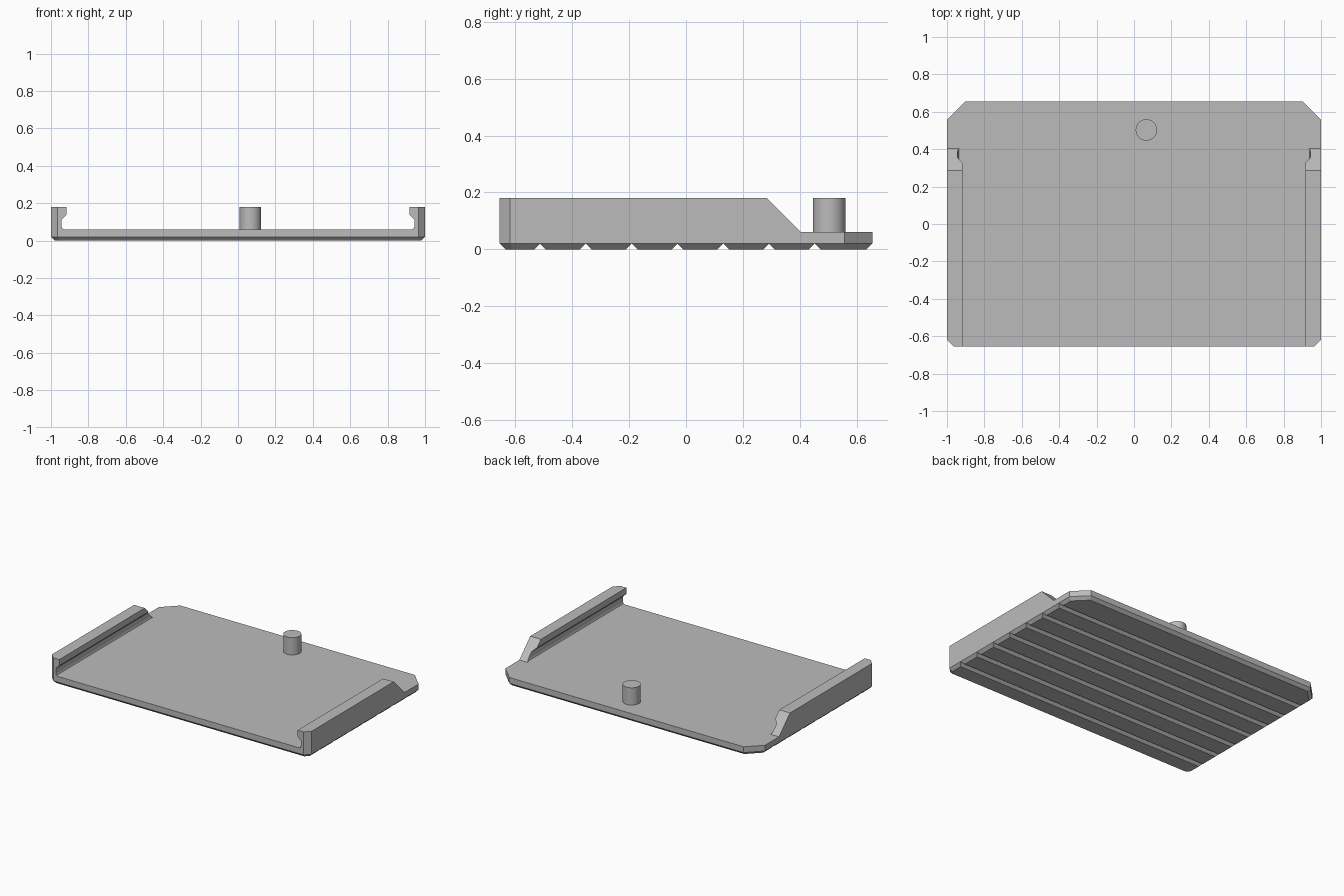
import bpy, bmesh, math
from mathutils import Vector

cube = bpy.data.objects.get("Cube")
if cube:
    bpy.data.objects.remove(cube, do_unlink=True)

HALF_X, HALF_Y = 1.0, 0.655
FLOOR, TOP, BEVEL = 0.06, 0.18, 0.02
FRONT_CUT, BACK_CUT = 0.036, 0.097

grey = bpy.data.materials.new("plain grey")
grey.use_nodes = True
colour = (0.5, 0.5, 0.5, 1)
grey.diffuse_color = colour
grey.node_tree.nodes["Principled BSDF"].inputs["Base Color"].default_value = colour


def make(name, bm):
    bmesh.ops.recalc_face_normals(bm, faces=bm.faces)
    mesh = bpy.data.meshes.new(name)
    bm.to_mesh(mesh)
    bm.free()
    mesh.materials.append(grey)
    ob = bpy.data.objects.new(name, mesh)
    bpy.context.collection.objects.link(ob)
    return ob


def loft(bm, rings):
    """Skin a closed solid through rings of equal length."""
    rows = [[bm.verts.new(p) for p in ring] for ring in rings]
    for a, b in zip(rows, rows[1:]):
        for i in range(len(a)):
            j = (i + 1) % len(a)
            bm.faces.new((a[i], a[j], b[j], b[i]))
    bm.faces.new(rows[0])
    bm.faces.new(rows[-1])


def outline(z, inset):
    """Rectangle with clipped corners, shrunk evenly by inset."""
    x, y = HALF_X - inset, HALF_Y - inset
    shrink = inset * (2 - math.sqrt(2))
    f, b = FRONT_CUT - shrink, BACK_CUT - shrink
    right = [(x - f, -y, z), (x, -y + f, z), (x, y - b, z), (x - b, y, z)]
    return right + [(-px, py, z) for px, py, z in reversed(right)]


# Base plate with a bevelled underside
bm = bmesh.new()
loft(bm, [outline(0, BEVEL), outline(BEVEL, 0), outline(FLOOR, 0)])
plate = make("base_plate", bm)

# V grooves across the underside
bm = bmesh.new()
for i in range(7):
    y = -0.513 + 0.161 * i
    loft(bm, [[(x, y - 0.03, -0.01), (x, y + 0.03, -0.01), (x, y, BEVEL)]
              for x in (-1.2, 1.2)])
cutter = make("groove_cutter", bm)
cutter.hide_render = True
mod = plate.modifiers.new("grooves", "BOOLEAN")
mod.operation, mod.solver, mod.object = "DIFFERENCE", "EXACT", cutter
bpy.context.view_layer.objects.active = plate
bpy.ops.object.modifier_apply(modifier=mod.name)
bpy.data.objects.remove(cutter, do_unlink=True)

# Hooked side rails: extruded profile, sloped at the back, clipped at the front
PROFILE = [(1, FLOOR), (1, TOP), (0.918, TOP), (0.918, 0.137), (0.943, 0.112),
           (0.943, 0.075), (0.939, 0.065), (0.93, FLOOR)]
for name, side in (("left_rail", 1), ("right_rail", -1)):
    bm = bmesh.new()
    loft(bm, [[(x, y, z) for x, z in PROFILE] for y in (-HALF_Y, 0.5)])
    cuts = [((1, 0.405, FLOOR), (0, 1, 1)),
            ((1, FRONT_CUT - HALF_Y, 0), (1, -1, 0))]
    for point, normal in cuts:
        geom = bm.verts[:] + bm.edges[:] + bm.faces[:]
        cut = bmesh.ops.bisect_plane(bm, geom=geom, plane_co=Vector(point),
                                     plane_no=Vector(normal), clear_outer=True)
        edges = [e for e in bm.edges if e.is_boundary]
        bmesh.ops.holes_fill(bm, edges=edges, sides=0)
    for v in bm.verts:
        v.co.x *= side
    make(name, bm)

# Round locating peg
bm = bmesh.new()
steps = [math.tau * i / 48 for i in range(48)]
loft(bm, [[(0.066 + 0.057 * math.cos(a), 0.503 + 0.057 * math.sin(a), z)
           for a in steps] for z in (FLOOR, TOP)])
peg = make("peg", bm)
bpy.ops.object.select_all(action="DESELECT")
peg.select_set(True)
bpy.context.view_layer.objects.active = peg
bpy.ops.object.shade_smooth_by_angle(angle=math.radians(30))
